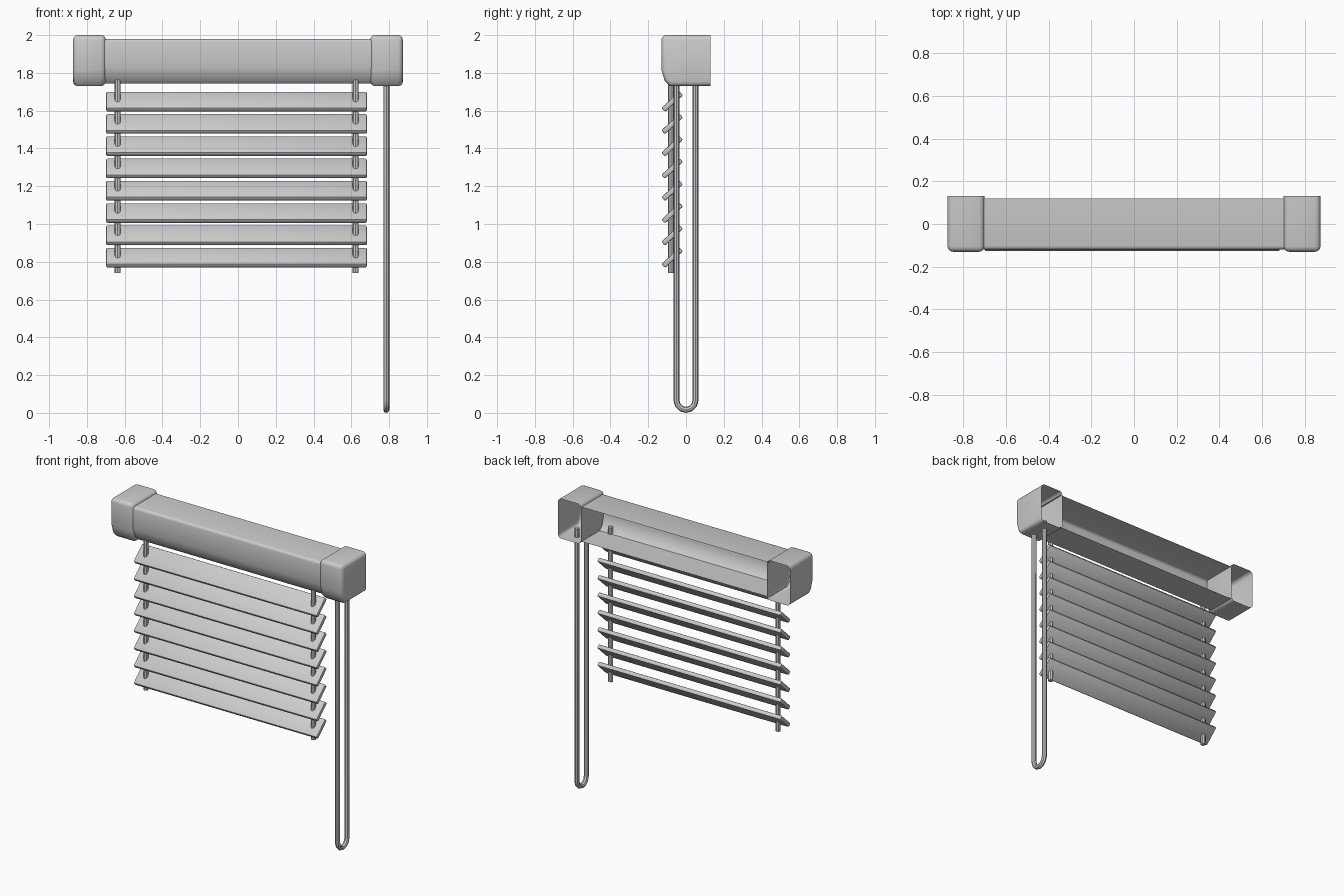
import bpy, bmesh, math
from mathutils import Vector, Matrix

cube = bpy.data.objects.get("Cube")
if cube:
    bpy.data.objects.remove(cube, do_unlink=True)

GREY = (0.6, 0.6, 0.6, 1)
mat = bpy.data.materials.new("light grey plastic")
mat.use_nodes = True
mat.diffuse_color = GREY
mat.node_tree.nodes["Principled BSDF"].inputs["Base Color"].default_value = GREY


def finish(name, bm, bevel=0, segments=3, limit=50):
    """Turn a bmesh into a bevelled, smooth-shaded grey object."""
    bmesh.ops.recalc_face_normals(bm, faces=bm.faces)
    mesh = bpy.data.meshes.new(name)
    bm.to_mesh(mesh)
    bm.free()
    mesh.materials.append(mat)
    obj = bpy.data.objects.new(name, mesh)
    bpy.context.collection.objects.link(obj)
    bpy.ops.object.select_all(action='DESELECT')
    bpy.context.view_layer.objects.active = obj
    obj.select_set(True)
    if bevel:
        mod = obj.modifiers.new("Bevel", 'BEVEL')
        mod.width, mod.segments = bevel, segments
        mod.limit_method, mod.angle_limit = 'ANGLE', math.radians(limit)
        bpy.ops.object.modifier_apply(modifier=mod.name)
    bpy.ops.object.shade_smooth_by_angle(angle=math.radians(40))
    return obj


def open_shell(name, x0, x1, profile, bevel, ends):
    """Extrude a (y, z) profile along x, leaving the back open."""
    bm = bmesh.new()
    left = [bm.verts.new((x0, y, z)) for y, z in profile]
    right = [bm.verts.new((x1, y, z)) for y, z in profile]
    for i in range(len(profile) - 1):
        bm.faces.new((left[i], left[i + 1], right[i + 1], right[i]))
    if ends:
        bm.faces.new(left)
        bm.faces.new(right[::-1])
    return finish(name, bm, bevel)


def shell_profile(front, back, bottom, top):
    """Square top corner, eased lower front corner."""
    return [(back, top), (front, top), (front, bottom + 0.085),
            (front + 0.018, bottom + 0.026), (front + 0.045, bottom), (back, bottom)]


def tube(name, path, radius, sides=8):
    """Sweep a closed-ended round section along a path lying in a yz plane."""
    bm = bmesh.new()
    rings = []
    for i, p in enumerate(path):
        a = (p - path[max(i - 1, 0)]).normalized()
        b = (path[min(i + 1, len(path) - 1)] - p).normalized()
        tangent = (a + b).normalized()
        side = Vector((1, 0, 0))
        up = tangent.cross(side)
        angles = [math.tau * k / sides for k in range(sides)]
        rings.append([bm.verts.new(p + radius * (math.cos(t) * side + math.sin(t) * up))
                      for t in angles])
    for r, s in zip(rings, rings[1:]):
        for k in range(sides):
            n = (k + 1) % sides
            bm.faces.new((r[k], r[n], s[n], s[k]))
    bm.faces.new(rings[0])
    bm.faces.new(rings[-1])
    return finish(name, bm)


# Head rail and its two end caps, all open toward the wall
open_shell("head_rail", -0.71, 0.71, shell_profile(-0.12, 0.12, 1.745, 1.98), 0.018, False)
cap = shell_profile(-0.13, 0.13, 1.73, 2.0)
open_shell("left_end_cap", 0.70, 0.873, cap, 0.025, True)
open_shell("right_end_cap", -0.873, -0.70, cap, 0.025, True)

# Tilted slats
for i in range(8):
    bm = bmesh.new()
    place = (Matrix.Translation((-0.008, -0.073, 1.648 - 0.118 * i))
             @ Matrix.Rotation(math.radians(43), 4, 'X')
             @ Matrix.Diagonal((1.38, 0.13, 0.028, 1)))
    bmesh.ops.create_cube(bm, size=1, matrix=place)
    finish(f"slat_{i + 1}", bm, 0.007, 2)

# Cords that carry the slats
for name, x in (("left_slat_cord", 0.623), ("right_slat_cord", -0.637)):
    tube(name, [Vector((x, -0.08, 0.74)), Vector((x, -0.08, 1.79))], 0.016)

# Hanging pull cord loop
X, R, LOW = 0.785, 0.05, 0.066
loop = [Vector((X, -R, 1.79))]
for k in range(7):
    t = math.pi * k / 6
    loop.append(Vector((X, -R * math.cos(t), LOW - R * math.sin(t))))
loop.append(Vector((X, R, 1.79)))
tube("pull_cord_loop", loop, 0.016)
